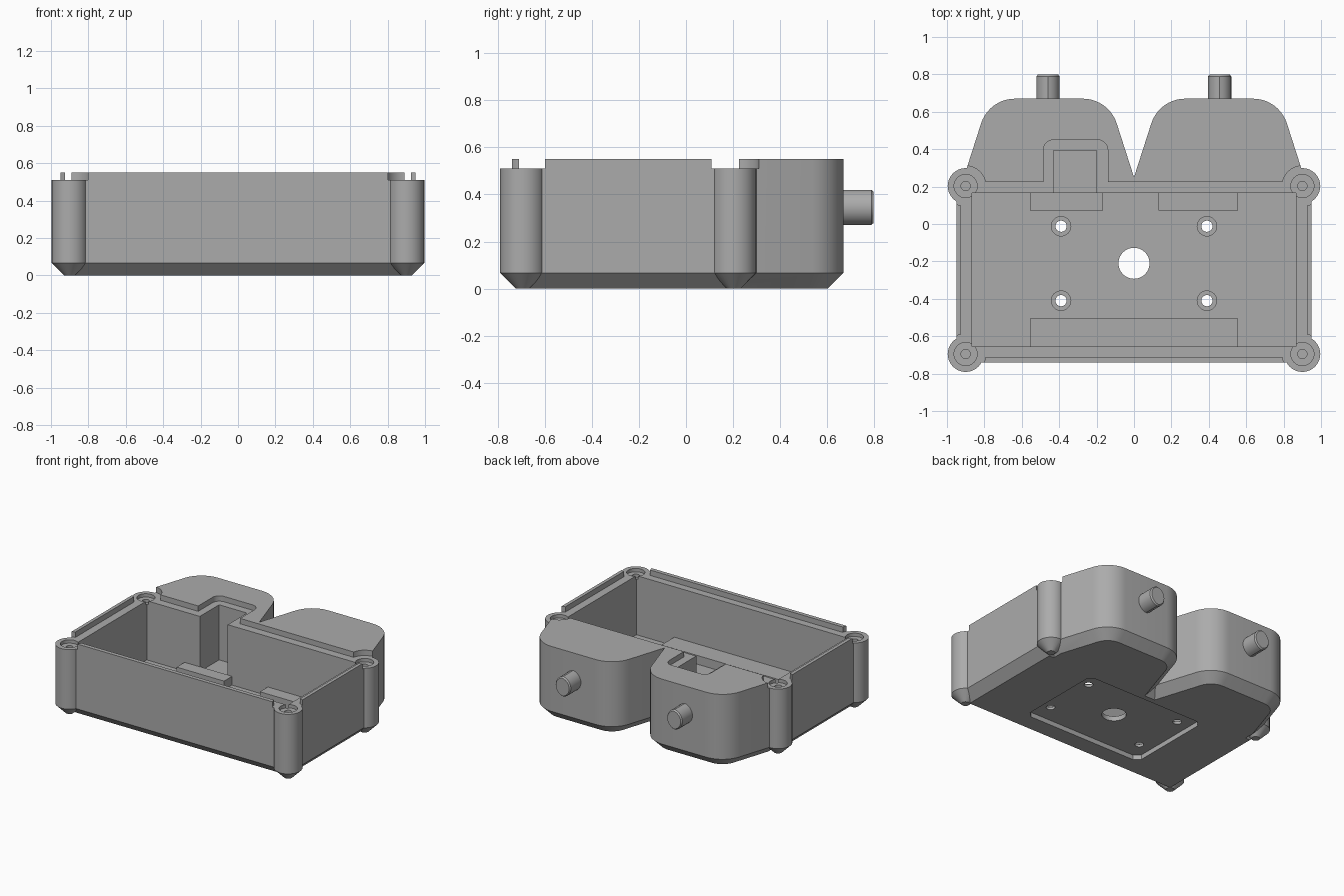
import bpy, bmesh, math
from mathutils import Vector

if "Cube" in bpy.data.objects:
    bpy.data.objects.remove(bpy.data.objects["Cube"])

grey = bpy.data.materials.new("plastic_grey")
grey.diffuse_color = (0.41, 0.41, 0.41, 1)
grey.use_nodes = True
grey.node_tree.nodes["Principled BSDF"].inputs["Base Color"].default_value = grey.diffuse_color


def make(name, bm):
    bmesh.ops.recalc_face_normals(bm, faces=bm.faces)
    me = bpy.data.meshes.new(name)
    bm.to_mesh(me)
    bm.free()
    me.materials.append(grey)
    ob = bpy.data.objects.new(name, me)
    bpy.context.collection.objects.link(ob)
    return ob


def loft(name, rings):
    bm = bmesh.new()
    loops = [[bm.verts.new(p) for p in ring] for ring in rings]
    n = len(loops[0])
    for a, b in zip(loops, loops[1:]):
        for i in range(n):
            j = (i + 1) % n
            bm.faces.new((a[i], a[j], b[j], b[i]))
    bm.faces.new(loops[0][::-1])
    bm.faces.new(loops[-1])
    return make(name, bm)


def inset(pts, d):
    # Mitred inward offset of a counter-clockwise outline
    out = []
    for i, p in enumerate(pts):
        p = Vector(p)
        e1 = (p - Vector(pts[i - 1])).normalized()
        e2 = (Vector(pts[(i + 1) % len(pts)]) - p).normalized()
        n1, n2 = Vector((-e1.y, e1.x)), Vector((-e2.y, e2.x))
        out.append(p + (n1 + n2) * d / (1 + n1.dot(n2)))
    return out


def prism(name, pts, z0, z1, chamfer=0):
    rings = [(inset(pts, chamfer), z0)] if chamfer else []
    rings += [(pts, z0 + chamfer), (pts, z1)]
    return loft(name, [[(p[0], p[1], z) for p in r] for r, z in rings])


def rect(x0, x1, y0, y1):
    return [(x0, y0), (x1, y0), (x1, y1), (x0, y1)]


def circle(cx, cy, r, n=32):
    return [(cx + r * math.cos(math.tau * i / n), cy + r * math.sin(math.tau * i / n))
            for i in range(n)]


def fillet(a, corner, b, r, n=10):
    # Arc points rounding one corner
    a, c, b = Vector(a), Vector(corner), Vector(b)
    u, v = (a - c).normalized(), (b - c).normalized()
    half = u.angle(v) / 2
    mid = c + (u + v).normalized() * r / math.sin(half)
    s, e = c + u * r / math.tan(half) - mid, c + v * r / math.tan(half) - mid
    ang, a0 = s.angle_signed(e), math.atan2(s.y, s.x)
    return [(mid.x + r * math.cos(a0 - ang * i / n), mid.y + r * math.sin(a0 - ang * i / n))
            for i in range(n + 1)]


def combine(target, others, op):
    for o in others:
        m = target.modifiers.new("bool", "BOOLEAN")
        m.operation, m.solver, m.object = op, "EXACT", o
        bpy.context.view_layer.objects.active = target
        bpy.ops.object.modifier_apply(modifier=m.name)
        bpy.data.objects.remove(o)


CH, RIM, TOP, FLOOR = 0.067, 0.51, 0.55, 0.07
posts = [(x, y) for x in (-0.9, 0.9) for y in (-0.695, 0.203)]

# Main box with the two rear lobes
body = prism("enclosure_body", rect(-0.95, 0.95, -0.74, 0.232), 0, TOP, CH)
outer, peak_r, peak_l, notch = (0.91, 0.25), (0.775, 0.67), (0.135, 0.67), (0, 0.25)
half = [(0.91, -0.2), outer]
half += fillet(outer, peak_r, peak_l, 0.19) + fillet(peak_r, peak_l, notch, 0.19)
outline = half + [notch] + [(-x, y) for x, y in reversed(half)]
combine(body, [prism("lobes", outline, 0, TOP, CH)], "UNION")

# Stepped rim, and clearance around the posts
ledge = [(-0.14, 0.0), (-0.14, 0.3)]
ledge += fillet((-0.14, 0.2), (-0.14, 0.45), (-0.3, 0.45), 0.055, 6)
ledge += fillet((-0.3, 0.45), (-0.485, 0.45), (-0.485, 0.2), 0.055, 6)
ledge += [(-0.485, 0.0)]
combine(body, [prism("rim_cut", rect(-0.925, 0.925, -0.71, 0.225), RIM, 0.7),
               prism("pocket_rim_cut", ledge, RIM, 0.7)]
        + [prism("clearance", circle(x, y, 0.108), RIM, 0.7) for x, y in posts], "DIFFERENCE")

# Corner screw posts with conical feet
combine(body, [prism("post", circle(x, y, 0.096), 0, RIM, CH) for x, y in posts], "UNION")

# Cavity, cable pocket, and bottom recess with clipped corners
x, y, k, cy = 0.49, 0.335, 0.04, -0.21
recess = [(-x + k, cy - y), (x - k, cy - y), (x, cy - y + k), (x, cy + y - k),
          (x - k, cy + y), (-x + k, cy + y), (-x, cy + y - k), (-x, cy - y + k)]
cuts = [prism("cavity", rect(-0.866, 0.866, -0.655, 0.165), FLOOR, 0.8),
        prism("pocket", rect(-0.43, -0.2, 0.0, 0.392), 0.1, 0.8),
        prism("recess", recess, -0.1, 0.035),
        prism("centre_hole", circle(0, cy, 0.083), -0.2, 0.3)]
# Post screw holes
for x, y in posts:
    cuts += [prism("counterbore", circle(x, y, 0.062), RIM - 0.025, 0.8),
             prism("screw_hole", circle(x, y, 0.025, 20), 0.2, 0.8)]
# Mounting holes in the floor
for x in (-0.39, 0.39):
    for y in (-0.41, -0.012):
        cuts += [prism("floor_bore", circle(x, y, 0.052), FLOOR - 0.015, 0.3),
                 prism("floor_hole", circle(x, y, 0.03, 24), -0.2, 0.3)]
combine(body, cuts, "DIFFERENCE")

# Raised pads along the cavity walls
pads = [("front_pad", -0.555, 0.555, -0.665, -0.505),
        ("rear_pad_left", -0.555, -0.165, 0.072, 0.168),
        ("rear_pad_right", 0.13, 0.555, 0.072, 0.168)]
for name, x0, x1, y0, y1 in pads:
    prism(name, rect(x0, x1, y0, y1), FLOOR - 0.01, 0.135)

# Ridged pegs on the back of each lobe
R, D = 0.0763, 0.01375
span = math.acos(D / R)
profile = []
for s in (1, -1):
    for i in range(12):
        t = -span + 2 * span * i / 12
        profile.append((s * (R * math.cos(t) - D), s * R * math.sin(t)))
for name, cx in (("peg_left", -0.46), ("peg_right", 0.458)):
    loft(name, [[(cx + px * f, yy, 0.345 + pz * f) for px, pz in profile]
                for yy, f in ((0.64, 1), (0.788, 1), (0.798, 0.88))])

# Smooth curved walls, keep edges sharp
bpy.ops.object.select_all(action="DESELECT")
for ob in bpy.context.scene.objects:
    ob.select_set(True)
    bpy.context.view_layer.objects.active = ob
bpy.ops.object.shade_smooth_by_angle(angle=math.radians(30))
